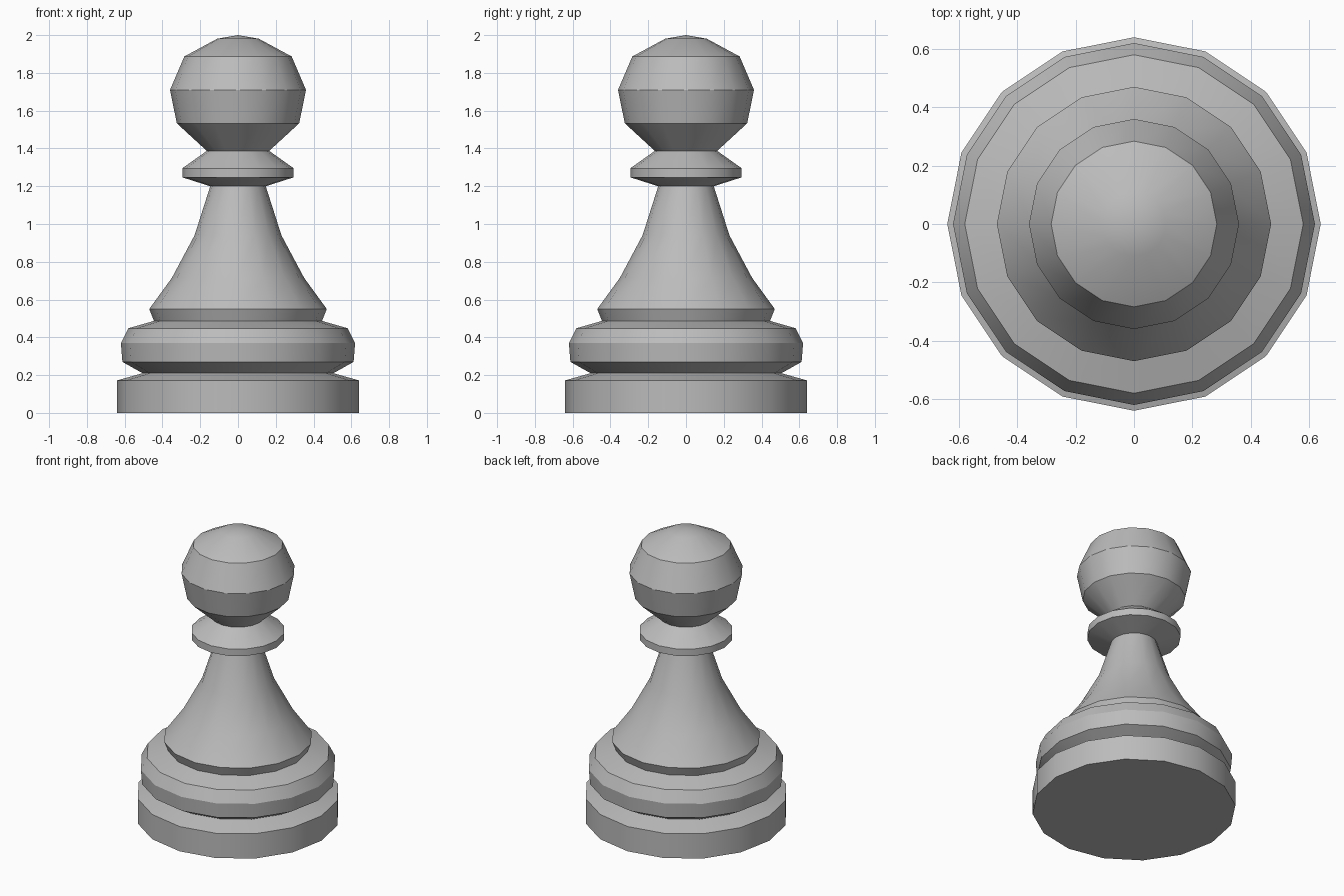
import bpy, bmesh, math
from mathutils import Matrix, Vector

cube = bpy.data.objects.get("Cube")
if cube:
    bpy.data.objects.remove(cube, do_unlink=True)

SIDES = 16

# Single plain grey material
GREY = (0.5, 0.5, 0.5, 1.0)
grey = bpy.data.materials.new("plain_grey")
grey.use_nodes = True
grey.diffuse_color = GREY
grey.node_tree.nodes["Principled BSDF"].inputs["Base Color"].default_value = GREY


def lathe(name, profile):
    """Revolve (radius, height) points around the z axis into a faceted part."""
    bm = bmesh.new()
    verts = [bm.verts.new((r, 0, z)) for r, z in profile]
    edges = [bm.edges.new(pair) for pair in zip(verts, verts[1:])]
    bmesh.ops.spin(bm, geom=verts + edges, cent=(0, 0, 0), axis=(0, 0, 1),
                   angle=math.tau, steps=SIDES, use_merge=True)
    bmesh.ops.remove_doubles(bm, verts=bm.verts, dist=0.0001)
    bmesh.ops.dissolve_degenerate(bm, edges=bm.edges, dist=0.0001)
    # Point every face outwards, away from the part's neighbouring axis
    bmesh.ops.recalc_face_normals(bm, faces=bm.faces)
    widest = max(bm.faces, key=lambda f: f.calc_center_median().xy.length)
    centre = widest.calc_center_median()
    if widest.normal.dot(Vector((centre.x, centre.y, 0))) < 0:
        bmesh.ops.reverse_faces(bm, faces=bm.faces)
    mesh = bpy.data.meshes.new(name)
    bm.to_mesh(mesh)
    bm.free()
    mesh.materials.append(grey)
    part = bpy.data.objects.new(name, mesh)
    bpy.context.collection.objects.link(part)
    bpy.ops.object.select_all(action="DESELECT")
    part.select_set(True)
    bpy.context.view_layer.objects.active = part
    bpy.ops.object.shade_smooth_by_angle(angle=math.radians(30))
    return part


# Parts share their end rings, so the piece reads as one turned surface
lathe("base_plinth", [(0, 0), (0.64, 0), (0.64, 0.172), (0.505, 0.21)])
lathe("base_ring", [(0.505, 0.21), (0.612, 0.27), (0.62, 0.37),
                    (0.58, 0.448), (0.445, 0.487)])
lathe("stem", [(0.445, 0.487), (0.47, 0.55), (0.35, 0.715),
               (0.23, 0.94), (0.147, 1.2)])
lathe("collar", [(0.147, 1.2), (0.295, 1.247), (0.295, 1.295), (0.165, 1.387)])
lathe("head", [(0.165, 1.387), (0.324, 1.533), (0.36, 1.71),
               (0.284, 1.887), (0.11, 1.981), (0, 2.0)])
